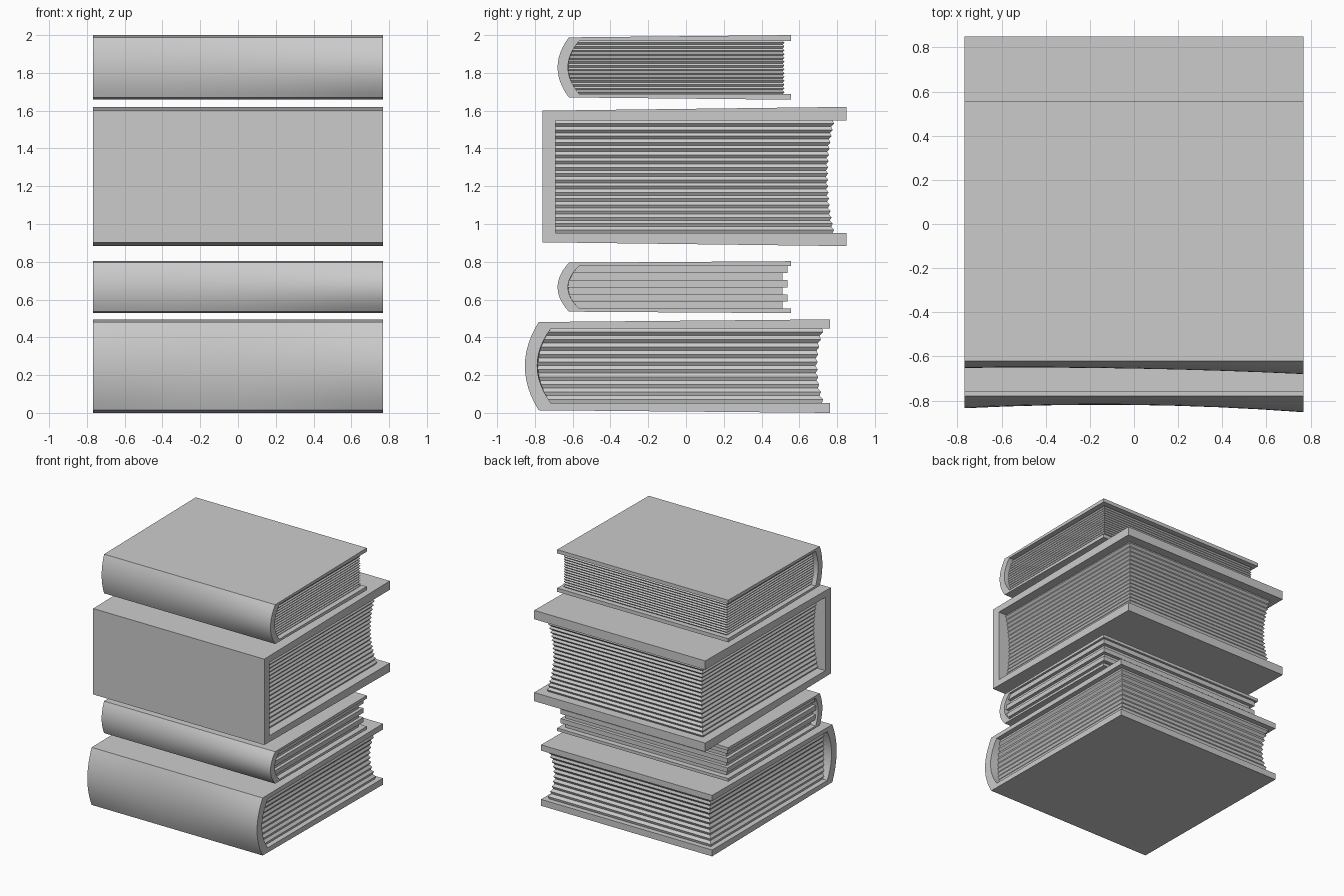
import bpy

if "Cube" in bpy.data.objects:
    bpy.data.objects.remove(bpy.data.objects["Cube"])

HX = 0.768  # half length of every book along x


def bulge_at(x, bulges):
    # smooth curve through left / centre / right spine bulge
    l, c, r = bulges
    t = x / HX
    return c + (r - l) / 2 * t + ((r + l) / 2 - c) * t * t


def make_object(name, verts, faces):
    mesh = bpy.data.meshes.new(name)
    mesh.from_pydata(verts, [], faces)
    mesh.update()
    obj = bpy.data.objects.new(name, mesh)
    bpy.context.collection.objects.link(obj)
    return obj


def skin(rings, closed_ring=True):
    # quads between consecutive closed rings
    n = len(rings[0])
    verts = [p for ring in rings for p in ring]
    faces = [(i * n + j, i * n + (j + 1) % n, (i + 1) * n + (j + 1) % n, (i + 1) * n + j)
             for i in range(len(rings) - 1) for j in range(n)]
    return verts, faces


def cover(name, outer, inner, spine, front, bulges, flare, arc=12, sections=9):
    (z0, z1), (i0, i1), (ys, yi) = outer, inner, spine
    rings = []
    for s in range(sections):
        x = -HX + 2 * HX * s / (sections - 1)
        b = bulge_at(x, bulges)

        def side(y, lo, hi, tip_lo, tip_hi):
            pts = [(x, front, tip_hi)]
            for k in range(arc + 1):
                t = 1 - 2 * k / arc
                pts.append((x, y - b * (1 - t * t), (lo + hi) / 2 + (hi - lo) / 2 * t))
            return pts + [(x, front, tip_lo)]

        out = side(ys, z0 + flare, z1 - flare, z0, z1)
        inn = side(yi, i0, i1, i0, i1)
        rings.append(out + inn[::-1])
    verts, faces = skin(rings)
    # end caps of the U-shaped section
    n = 2 * (arc + 3)
    last = (sections - 1) * n
    for k in range(arc + 2):
        q = (k, n - 1 - k, n - 2 - k, k + 1)
        faces.append(q)
        faces.append(tuple(last + v for v in q[::-1]))
    obj = make_object(name, verts, faces)
    bpy.context.view_layer.objects.active = obj
    obj.select_set(True)
    bpy.ops.object.mode_set(mode='EDIT')
    bpy.ops.mesh.select_all(action='SELECT')
    bpy.ops.mesh.normals_make_consistent(inside=False)
    bpy.ops.object.mode_set(mode='OBJECT')
    bpy.ops.object.shade_smooth_by_angle(angle=0.5)
    obj.select_set(False)


def pages(name, inner, yi, front, bulges, rows):
    # rows: (z, inset from the cover edge), bottom to top
    i0, i1 = inner
    rings = []
    for z, inset in rows:
        t = (2 * z - i0 - i1) / (i1 - i0)
        X = HX - inset

        def back(x):
            return yi - bulge_at(x, bulges) * max(0, 1 - t * t) - 0.004

        rings.append([(-X, back(-X), z), (0, back(0), z), (X, back(X), z),
                      (X, front - inset, z), (-X, front - inset, z)])
    verts, faces = skin(rings)
    faces.append((4, 3, 2, 1, 0))
    last = 5 * (len(rows) - 1)
    faces.append(tuple(last + k for k in range(5)))
    make_object(name, verts, faces)


def ridged(inner, count, edge_inset, hollow, depth):
    # zigzag sheets with a hollow fore-edge
    rows = []
    for k in range(2 * count + 1):
        t = k / count - 1
        inset = edge_inset + hollow * (1 - t * t) + (0 if k % 2 else depth)
        rows.append((inner[0] + (inner[1] - inner[0]) * (t + 1) / 2, inset))
    return rows


def stepped(inner, count, low, high):
    # thick alternating leaves
    rows = []
    h = (inner[1] - inner[0]) / count
    for k in range(count):
        inset = high if k % 2 else low
        rows += [(inner[0] + k * h, inset), (inner[0] + (k + 1) * h, inset)]
    return rows


big_bulge = (0.055, 0.04, 0.073)
small_bulge = (0.032, 0.035, 0.06)
flat = (0, 0, 0)

# name, outer z, inner z, spine y (outer, inner), front y, bulges, flare, page rows
books = [
    ("bottom_book", (0.0, 0.495), (0.052, 0.448), (-0.78, -0.715), 0.762, big_bulge, 0.014,
     ridged((0.052, 0.448), 10, 0.03, 0.035, 0.012)),
    ("thin_book", (0.528, 0.803), (0.552, 0.778), (-0.62, -0.565), 0.555, small_bulge, 0.008,
     stepped((0.552, 0.778), 6, 0.045, 0.018)),
    ("thick_book", (0.883, 1.62), (0.953, 1.548), (-0.76, -0.69), 0.85, flat, 0.02,
     ridged((0.953, 1.548), 18, 0.062, 0.036, 0.012)),
    ("top_book", (1.658, 2.0), (1.688, 1.97), (-0.62, -0.565), 0.555, small_bulge, 0.012,
     ridged((1.688, 1.97), 14, 0.034, 0.0, 0.009)),
]
for name, outer, inner, spine, front, bulges, flare, rows in books:
    cover(name + "_cover", outer, inner, spine, front, bulges, flare)
    pages(name + "_pages", inner, spine[1], front, bulges, rows)
